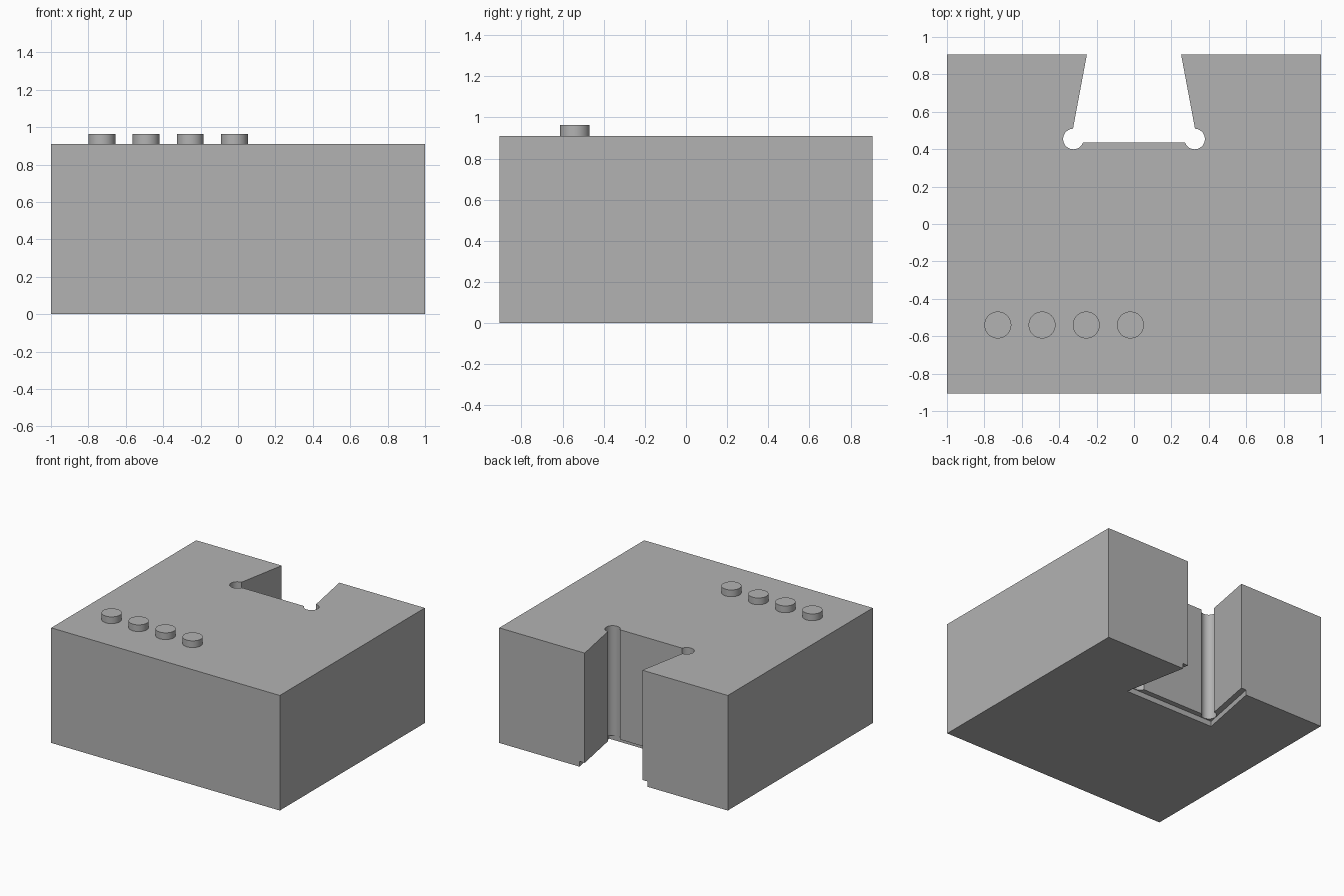
import bpy
import bmesh
import math

cube = bpy.data.objects.get("Cube")
if cube:
    bpy.data.objects.remove(cube, do_unlink=True)

DEPTH, HEIGHT = 0.906, 0.91      # half depth and height of the block
BUTTON_TOP = 0.963

grey = bpy.data.materials.new("plain grey")
grey.use_nodes = True
grey.diffuse_color = (0.45, 0.45, 0.45, 1)
grey.node_tree.nodes["Principled BSDF"].inputs["Base Color"].default_value = grey.diffuse_color


def prism(name, outline, z0, z1):
    """Extrude a counter-clockwise outline from z0 to z1."""
    bm = bmesh.new()
    base = bm.faces.new([bm.verts.new((x, y, z0)) for x, y in outline])
    result = bmesh.ops.extrude_face_region(bm, geom=[base])
    top = [v for v in result["geom"] if isinstance(v, bmesh.types.BMVert)]
    bmesh.ops.translate(bm, verts=top, vec=(0, 0, z1 - z0))
    bmesh.ops.recalc_face_normals(bm, faces=bm.faces)
    mesh = bpy.data.meshes.new(name)
    bm.to_mesh(mesh)
    bm.free()
    mesh.materials.append(grey)
    obj = bpy.data.objects.new(name, mesh)
    bpy.context.collection.objects.link(obj)
    return obj


def circle(x, y, radius, sides=48):
    return [(x + radius * math.cos(math.tau * i / sides),
             y + radius * math.sin(math.tau * i / sides)) for i in range(sides)]


def trapezoid(inner_y, inner_x, back_x):
    """Slot outline, run past the back face so that it cuts cleanly."""
    slope = (back_x - inner_x) / (DEPTH - inner_y)
    end_y = DEPTH + 0.1
    end_x = back_x + 0.1 * slope
    return [(-inner_x, inner_y), (inner_x, inner_y), (end_x, end_y), (-end_x, end_y)]


def activate(obj):
    bpy.ops.object.select_all(action="DESELECT")
    obj.select_set(True)
    bpy.context.view_layer.objects.active = obj


# Main block
block = prism("block", [(-1, -DEPTH), (1, -DEPTH), (1, DEPTH), (-1, DEPTH)], 0, HEIGHT)

# Dovetail slot, round corner reliefs and wider step at the foot of the slot
cutters = [prism("slot_cutter", trapezoid(0.436, 0.34, 0.252), -0.1, 1.1),
           prism("foot_cutter", trapezoid(0.395, 0.395, 0.297), -0.1, 0.042)]
for side in (-1, 1):
    cutters.append(prism("relief_cutter", circle(side * 0.324, 0.4545, 0.055), -0.1, 1.1))

activate(block)
for cutter in cutters:
    cutter.hide_render = True
    cut = block.modifiers.new("cut", "BOOLEAN")
    cut.operation = "DIFFERENCE"
    cut.solver = "EXACT"
    cut.object = cutter
    bpy.ops.object.modifier_apply(modifier=cut.name)
for cutter in cutters:
    bpy.data.objects.remove(cutter, do_unlink=True)
bpy.ops.object.shade_smooth_by_angle(angle=math.radians(30))

# Row of round buttons
for i in range(4):
    button = prism(f"button_{i + 1}", circle(-0.728 + i * 0.2363, -0.54, 0.072),
                   HEIGHT, BUTTON_TOP)
    activate(button)
    bpy.ops.object.shade_smooth_by_angle(angle=math.radians(30))
